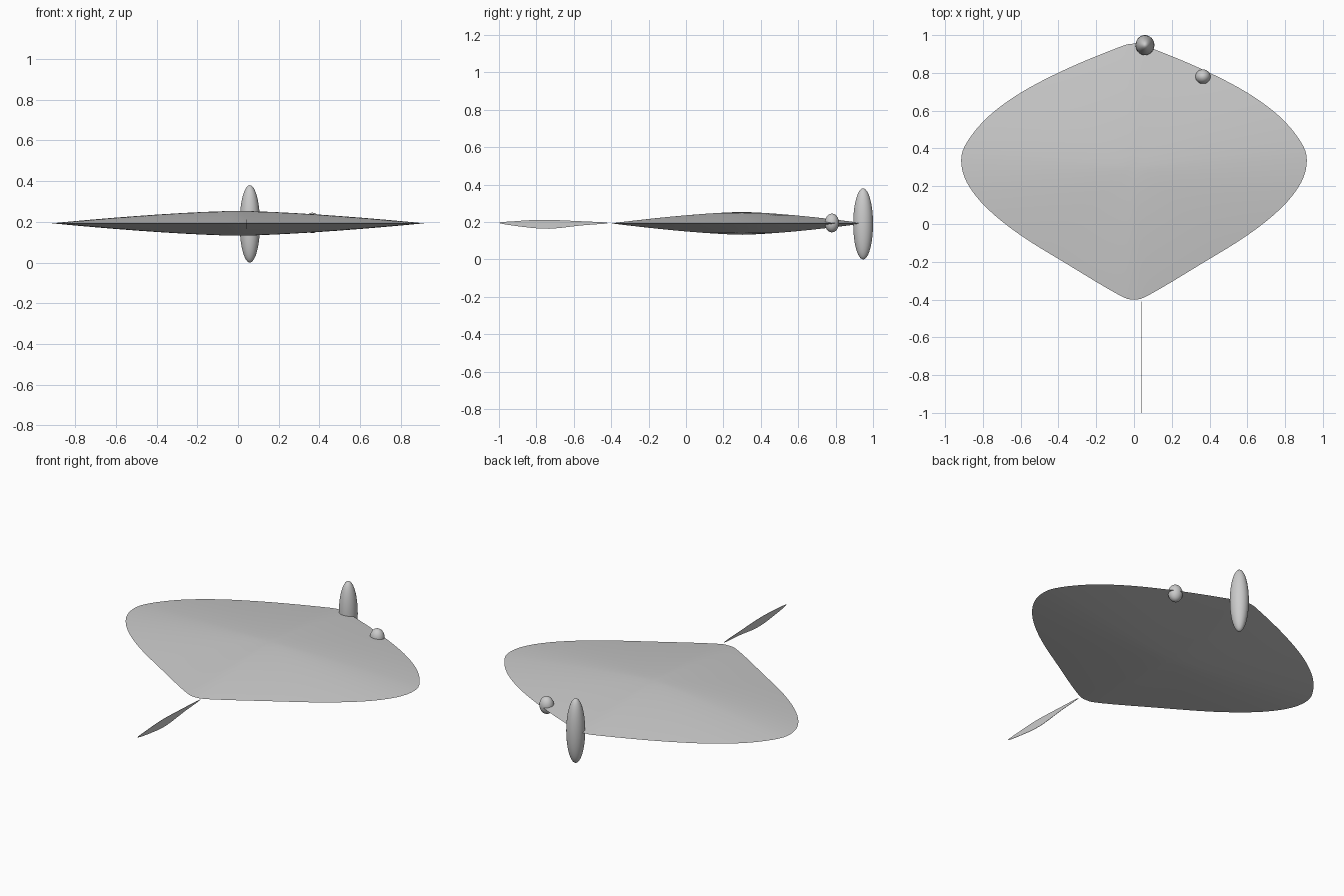
import bpy, bmesh, math
from mathutils import Vector

cube = bpy.data.objects.get("Cube")
if cube:
    bpy.data.objects.remove(cube, do_unlink=True)

grey = bpy.data.materials.new("plain_grey")
grey.use_nodes = True
grey.diffuse_color = (0.6, 0.6, 0.6, 1)
grey.node_tree.nodes["Principled BSDF"].inputs["Base Color"].default_value = (0.6, 0.6, 0.6, 1)

MID = 0.193


def finish(name, bm):
    bmesh.ops.recalc_face_normals(bm, faces=bm.faces)
    mesh = bpy.data.meshes.new(name)
    bm.to_mesh(mesh)
    bm.free()
    obj = bpy.data.objects.new(name, mesh)
    bpy.context.collection.objects.link(obj)
    mesh.materials.append(grey)
    bpy.ops.object.select_all(action='DESELECT')
    obj.select_set(True)
    bpy.context.view_layer.objects.active = obj
    bpy.ops.object.shade_smooth_by_angle(angle=math.radians(40))
    return obj


def smooth_loop(points, steps):
    """Closed Catmull-Rom curve through the points."""
    n, out = len(points), []
    for i in range(n):
        a, b, c, d = (Vector(points[(i + k) % n]) for k in (-1, 0, 1, 2))
        for s in range(steps):
            t = s / steps
            out.append(0.5 * (2 * b + (c - a) * t + (2 * a - 5 * b + 4 * c - d) * t ** 2
                              + (3 * b - a - 3 * c + d) * t ** 3))
    return out


# Body: lens-shaped rounded diamond, concentric rings above and below the rim
half = [(0.12, 0.92), (0.37, 0.815), (0.6, 0.695), (0.77, 0.57), (0.88, 0.44),
        (0.915, 0.34), (0.885, 0.22), (0.78, 0.085), (0.6, -0.06), (0.35, -0.215), (0.09, -0.37)]
outline = [(0, 0.955)] + half + [(0, -0.4)] + [(-x, y) for x, y in reversed(half)]
rim = smooth_loop(outline, 4)
centre = Vector((0, 0.3))
bm = bmesh.new()


def ring(r, side):
    z = MID + side * 0.061 * (1 - r ** 1.45)
    return [bm.verts.new((*(centre + (p - centre) * r), z)) for p in rim]


count = len(rim)
edge = ring(1, 0)
for side in (1, -1):
    outer = edge
    for r in (0.985, 0.95, 0.88, 0.78, 0.66, 0.54, 0.42, 0.3, 0.2, 0.1):
        inner = ring(r, side)
        for i in range(count):
            j = (i + 1) % count
            bm.faces.new((outer[i], outer[j], inner[j], inner[i]))
        outer = inner
    pole = bm.verts.new((*centre, MID + side * 0.061))
    for i in range(count):
        bm.faces.new((outer[i], outer[(i + 1) % count], pole))
finish("body", bm)


# Ellipsoids on the rear edge
def ellipsoid(name, location, radii):
    bm = bmesh.new()
    bmesh.ops.create_uvsphere(bm, u_segments=32, v_segments=24, radius=1)
    bmesh.ops.scale(bm, vec=radii, verts=bm.verts)
    bmesh.ops.translate(bm, vec=location, verts=bm.verts)
    finish(name, bm)


ellipsoid("upright_ellipsoid", (0.058, 0.947, 0.19), (0.05, 0.053, 0.19))
ellipsoid("small_knob", (0.365, 0.78, 0.195), (0.04, 0.038, 0.05))

# Tail: very thin upright leaf
leaf = [(-1, 0.195), (-0.92, 0.204), (-0.77, 0.212), (-0.6, 0.206), (-0.41, 0.195),
        (-0.56, 0.182), (-0.73, 0.164), (-0.87, 0.174)]
bm = bmesh.new()
left, right = ([bm.verts.new((0.042 + dx, p.x, p.y)) for p in smooth_loop(leaf, 3)]
               for dx in (0.001, -0.001))
bm.faces.new(left)
bm.faces.new(right)
for i in range(len(left)):
    j = (i + 1) % len(left)
    bm.faces.new((left[i], left[j], right[j], right[i]))
finish("tail", bm)
